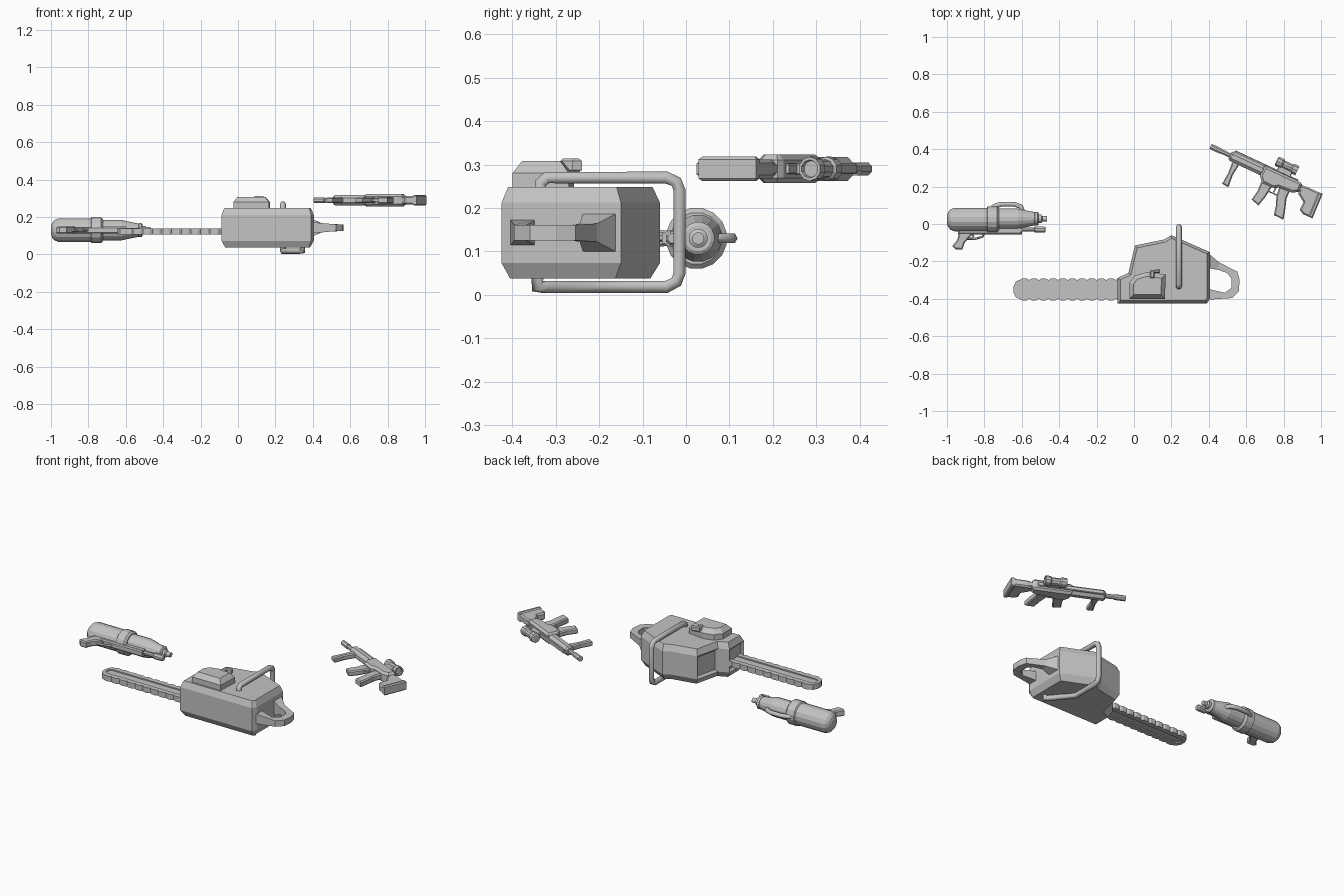
import bpy, bmesh, math
from mathutils import Matrix, Vector

if "Cube" in bpy.data.objects:
    bpy.data.objects.remove(bpy.data.objects["Cube"])

grey = bpy.data.materials.new("plain grey")
grey.diffuse_color = (0.55, 0.55, 0.55, 1)
grey.use_nodes = True
grey.node_tree.nodes["Principled BSDF"].inputs["Base Color"].default_value = grey.diffuse_color
ID = Matrix.Identity(4)


def finish(name, bm, M=ID):
    bmesh.ops.recalc_face_normals(bm, faces=bm.faces)
    me = bpy.data.meshes.new(name)
    bm.to_mesh(me)
    bm.free()
    me.transform(M)
    me.materials.append(grey)
    ob = bpy.data.objects.new(name, me)
    bpy.context.collection.objects.link(ob)
    return ob


def loft(name, rings, M=ID, panel=False):
    """Skin a list of equal-length vertex rings and cap both ends."""
    bm = bmesh.new()
    vr = [[bm.verts.new(p) for p in r] for r in rings]
    n = len(vr[0])
    for a, b in zip(vr, vr[1:]):
        for i in range(n):
            j = (i + 1) % n
            bm.faces.new((a[i], a[j], b[j], b[i]))
    bm.faces.new(vr[0])
    bm.faces.new(vr[-1])
    if panel:  # sunken panels on the faces looking towards -x
        bmesh.ops.recalc_face_normals(bm, faces=bm.faces)
        fs = [f for f in bm.faces if f.normal.x < -0.9 and f.calc_area() > 0.01]
        bmesh.ops.inset_individual(bm, faces=fs, thickness=0.018, depth=-0.012)
    return finish(name, bm, M)


def offset(pts, d):
    """Move a counter-clockwise outline inwards by d."""
    out = []
    for i, p in enumerate(pts):
        p = Vector(p)
        e1 = (p - Vector(pts[i - 1])).normalized()
        e2 = (Vector(pts[(i + 1) % len(pts)]) - p).normalized()
        n1, n2 = Vector((-e1.y, e1.x)), Vector((-e2.y, e2.x))
        out.append(p + (n1 + n2) * d / (1 + max(n1.dot(n2), -0.5)))
    return out


def prism(name, pts, levels, M=ID, **kw):
    """Extrude an outline through (height, inset) levels."""
    return loft(name, [[(p[0], p[1], z) for p in offset(pts, d)] for z, d in levels], M, **kw)


def slab(name, pts, zc, h, M=ID, c=0.006):
    return prism(name, pts, [(zc - h, c), (zc - h + c, 0), (zc + h - c, 0), (zc + h, c)], M)


def lathe(name, prof, cy, cz, n=16, M=ID):
    """Turn an (x, radius) profile about a line along x."""
    a = [2 * math.pi * (i + 0.5) / n for i in range(n)]
    return loft(name, [[(x, cy + r * math.cos(t), cz + r * math.sin(t)) for t in a] for x, r in prof], M)


def tube(name, pts, r, res=1):
    cu = bpy.data.curves.new(name, 'CURVE')
    cu.dimensions = '3D'
    cu.bevel_depth, cu.bevel_resolution, cu.use_fill_caps = r, res, True
    sp = cu.splines.new('POLY')
    sp.points.add(len(pts) - 1)
    for q, p in zip(sp.points, pts):
        q.co = (*p, 1)
    tmp = bpy.data.objects.new(name + "_path", cu)
    bpy.context.collection.objects.link(tmp)
    me = bpy.data.meshes.new_from_object(tmp.evaluated_get(bpy.context.evaluated_depsgraph_get()))
    bpy.data.objects.remove(tmp)
    bm = bmesh.new()
    bm.from_mesh(me)
    return finish(name, bm)


# ---------- chainsaw ----------
prism("saw_body", [(-.088, -.425), (.39, -.425), (.405, -.40), (.405, -.15), (.20, -.06), (.16, -.083),
                   (.005, -.115), (-.03, -.262), (-.088, -.288)],
      [(.037, .02), (.073, 0), (.212, 0), (.248, .015)], panel=True)
prism("saw_top_cover", [(-.025, -.40), (.165, -.40), (.17, -.27), (.065, -.258), (.005, -.275), (-.025, -.315)],
      [(.24, 0), (.28, 0), (.308, .022)])
slab("choke_knob", [(.085, -.29), (.11, -.29), (.11, -.262), (.14, -.262), (.135, -.24), (.085, -.25)], .298, .016)

# guide bar with a raised chain of links running round it
cy, zc = -.35, .123
tip = [(-.60 - .04 * math.sin(math.pi * i / 6), cy + .043 * math.cos(math.pi * i / 6)) for i in range(7)]
prism("guide_bar", [(-.06, cy + .043)] + tip + [(-.06, cy - .043)], [(zc - .009, 0), (zc + .009, 0)])
pitch = .0515
for s in (1, -1):
    for i in range(11):
        x = -.612 + i * pitch
        y0, y1 = cy + s * .026, cy + s * .050
        q = [(x, y0), (x + pitch, y0), (x + pitch, y1), (x + pitch * .75, y1 + s * .008),
             (x + pitch * .25, y1 + s * .008), (x, y1)]
        prism("chain_link", q if s > 0 else q[::-1], [(zc - .016, 0), (zc + .016, 0)])
arc = [(math.pi * (.5 + i / 5)) for i in range(6)]
for a, b in zip(arc, arc[1:]):
    prism("tip_link", [(-.608 + r * .72 * math.cos(t), cy + r * math.sin(t))
                       for r, t in ((.026, b), (.026, a), (.053, a), (.053, b))][::-1],
          [(zc - .016, 0), (zc + .016, 0)])

# rear handle, a flat strip running round an opening
strip = [((.39, -.15), (.39, -.235), .05), ((.455, -.205), (.45, -.245), .021),
         ((.553, -.255), (.497, -.262), .018), ((.565, -.30), (.52, -.29), .018),
         ((.56, -.36), (.52, -.342), .018), ((.525, -.396), (.485, -.368), .018),
         ((.39, -.405), (.39, -.345), .03)]
loft("rear_handle", [[(*o, .143 - h), (*o, .143 + h), (*i, .143 + h), (*i, .143 - h)] for o, i, h in strip])

# wrap-round front handle
tube("front_handle", [(.24, -.335, .235), (.24, -.335, .258), (.24, -.32, .27), (.24, -.045, .27),
                      (.24, -.022, .26), (.24, -.015, .24), (.24, -.015, .05), (.24, -.022, .03),
                      (.24, -.045, .018), (.24, -.21, .018), (.335, -.325, .018), (.345, -.342, .018),
                      (.345, -.342, .06)], .016)

# ---------- water blaster ----------
cz = .13
lathe("water_tank", [(-1, .022), (-.993, .042), (-.98, .056), (-.96, .064), (-.78, .064)], .024, cz)
lathe("tank_collar", [(-.79, .06), (-.782, .071), (-.732, .071), (-.722, .06)], .024, cz)
lathe("blaster_body", [(-.73, .055), (-.62, .055), (-.59, .048), (-.52, .034), (-.515, .022), (-.495, .022),
                       (-.49, .014), (-.466, .014)], .028, cz)
lathe("nozzle_ring", [(-.535, .03), (-.53, .038), (-.515, .038), (-.51, .03)], .028, cz)
tube("carry_handle", [(-.775, .075, cz), (-.745, .095, cz), (-.71, .106, cz), (-.64, .106, cz),
                      (-.605, .093, cz), (-.59, .055, cz)], .013)
slab("lower_rail", [(-.94, -.055), (-.60, -.055), (-.60, -.01), (-.94, -.01)], cz, .018)
lathe("pump_rod", [(-.61, .012), (-.535, .012), (-.53, .018), (-.48, .018), (-.472, .012)], -.03, cz, 8)
lathe("pump_tube", [(-.72, .02), (-.6, .02)], -.034, cz, 8)
slab("pistol_grip", [(-.935, -.045), (-.945, -.085), (-.972, -.118), (-.955, -.135), (-.918, -.136),
                     (-.905, -.10), (-.87, -.06), (-.868, -.045)], cz, .019)
tube("trigger_guard", [(-.90, -.078, cz), (-.85, -.08, cz), (-.81, -.068, cz), (-.80, -.045, cz)], .006, 0)
slab("trigger", [(-.872, -.05), (-.862, -.075), (-.853, -.072), (-.858, -.05)], cz, .007, c=.002)

# ---------- rifle: built along x, then turned into place ----------
R = Matrix.Translation((.41, .415, .29)) @ Matrix.Rotation(-math.atan(.467), 4, 'Z')
lathe("barrel", [(0, .016), (.06, .016), (.06, .013), (.14, .013)], 0, 0, 8, R)
lathe("handguard", [(.115, .022), (.125, .03), (.30, .03), (.315, .024)], 0, 0, 8, R)
slab("top_rail", [(.13, .02), (.50, .02), (.50, .037), (.13, .037)], 0, .012, R, .003)
slab("receiver", [(.305, -.03), (.33, -.06), (.40, -.06), (.42, -.045), (.50, -.04), (.53, -.02),
                  (.53, .022), (.515, .03), (.305, .03)], 0, .033, R, .012)
lathe("stock_tube", [(.51, .024), (.62, .022)], -.002, 0, 8, R)
slab("shoulder_stock", [(.53, -.03), (.575, -.06), (.575, -.105), (.60, -.12), (.655, -.118), (.648, .022),
                        (.56, .022), (.53, .015)], 0, .022, R, .008)
slab("butt_pad", [(.633, -.117), (.656, -.12), (.65, .024), (.627, .022)], 0, .028, R)
slab("rear_grip", [(.425, -.04), (.43, -.09), (.45, -.14), (.462, -.19), (.518, -.19), (.502, -.13),
                   (.485, -.08), (.485, -.035)], 0, .018, R)
slab("magazine", [(.325, -.05), (.328, -.11), (.318, -.165), (.365, -.178), (.38, -.12), (.388, -.05)], 0, .016, R)
slab("guard_bar", [(.385, -.09), (.43, -.09), (.43, -.083), (.385, -.083)], 0, .008, R, .002)
slab("rifle_trigger", [(.405, -.08), (.412, -.08), (.415, -.05), (.405, -.05)], 0, .005, R, .001)
slab("foregrip", [(.14, -.02), (.145, -.09), (.14, -.155), (.178, -.158), (.172, -.09), (.18, -.02)], 0, .016, R)
lathe("scope", [(.352, .022), (.355, .028), (.385, .028), (.392, .022), (.44, .022), (.447, .028),
                (.475, .028), (.475, .021), (.465, .019)], .078, 0, 10, R)
slab("scope_mount", [(.375, .03), (.455, .03), (.455, .062), (.375, .062)], 0, .014, R, .003)
